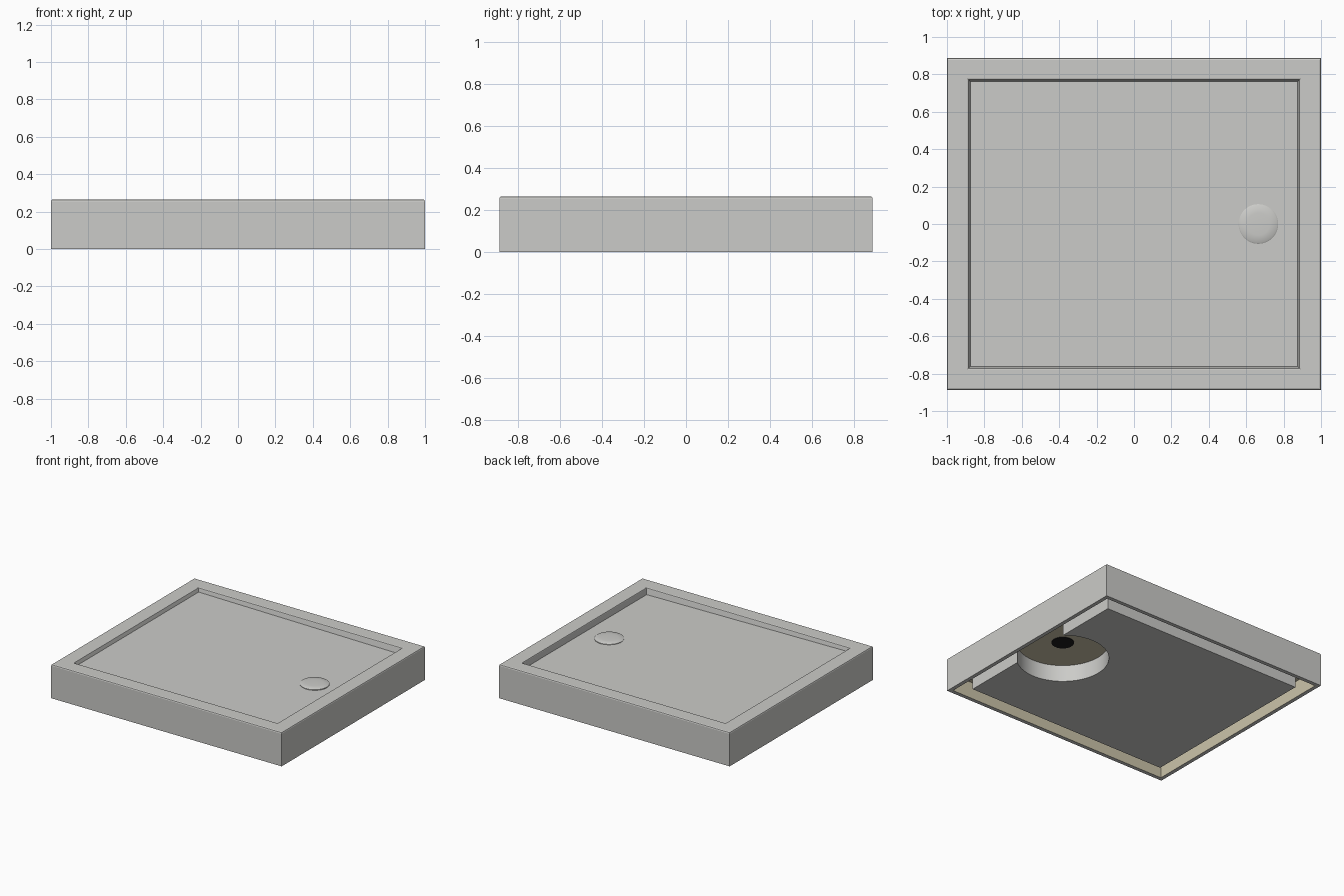
import bpy, bmesh, math

cube = bpy.data.objects.get("Cube")
if cube:
    bpy.data.objects.remove(cube, do_unlink=True)


def material(name, rgb):
    m = bpy.data.materials.new(name)
    m.use_nodes = True
    m.diffuse_color = (*rgb, 1)
    m.node_tree.nodes["Principled BSDF"].inputs["Base Color"].default_value = (*rgb, 1)
    return m


GREY = material("light grey", (0.6, 0.6, 0.58))
CREAM = material("cream", (0.6, 0.55, 0.4))
BLACK = material("black", (0.01, 0.01, 0.01))

HX, HY, HEIGHT = 1.0, 0.8875, 0.265
CEILING = 0.13                      # underside of the tray body
DRAIN_X, CAVITY_R = 0.665, 0.33


def finish(bm, name, mats, smooth=False):
    bmesh.ops.recalc_face_normals(bm, faces=bm.faces)
    mesh = bpy.data.meshes.new(name)
    bm.to_mesh(mesh)
    bm.free()
    for m in mats:
        mesh.materials.append(m)
    ob = bpy.data.objects.new(name, mesh)
    bpy.context.collection.objects.link(ob)
    if smooth:
        bpy.ops.object.select_all(action='DESELECT')
        ob.select_set(True)
        bpy.context.view_layer.objects.active = ob
        bpy.ops.object.shade_smooth_by_angle(angle=math.radians(35))
    return ob


def loft(bm, rings):
    """Skin a stack of equal-sized point rings and cap both ends."""
    loops = [[bm.verts.new(p) for p in ring] for ring in rings]
    n = len(loops[0])
    for a, b in zip(loops, loops[1:]):
        for i in range(n):
            j = (i + 1) % n
            bm.faces.new((a[i], a[j], b[j], b[i]))
    bm.faces.new(loops[0])
    bm.faces.new(loops[-1])


def rect(inset, z, tilt=0.0):
    x, y = HX - inset, HY - inset
    return [(sx * x, sy * y, z - tilt * sx)
            for sx, sy in ((-1, -1), (1, -1), (1, 1), (-1, 1))]


def circle(r, z, n=48):
    return [(DRAIN_X + r * math.cos(2 * math.pi * i / n),
             r * math.sin(2 * math.pi * i / n), z) for i in range(n)]


# Tray shell: hollow underside, skirt, rim, and a basin floor sloping to the drain
bm = bmesh.new()
loft(bm, [rect(0.03, CEILING), rect(0.03, 0), rect(0, 0),
          rect(0, HEIGHT - 0.01), rect(0.003, HEIGHT - 0.003), rect(0.01, HEIGHT),
          rect(0.11, HEIGHT), rect(0.116, HEIGHT - 0.003), rect(0.118, HEIGHT - 0.008),
          rect(0.125, 0.225, 0.01)])
bmesh.ops.recalc_face_normals(bm, faces=bm.faces)
for f in bm.faces:
    c, n = f.calc_center_median(), f.normal
    inward = c.z < CEILING and c.x * n.x + c.y * n.y < -0.1
    underside = n.z < -0.9 and c.z > 0.05
    f.material_index = 1 if inward or underside else 0
finish(bm, "tray_shell", [GREY, CREAM])

# Base board with a round cut-out that opens through its edge
bx, by = 0.875, 0.752
start = math.acos((bx - DRAIN_X) / CAVITY_R)
steps = 48
outline = [(bx, by), (-bx, by), (-bx, -by), (bx, -by)]
for i in range(steps + 1):
    a = -start - (2 * math.pi - 2 * start) * i / steps
    outline.append((DRAIN_X + CAVITY_R * math.cos(a), CAVITY_R * math.sin(a)))
bm = bmesh.new()
loft(bm, [[(x, y, z) for x, y in outline] for z in (0, CEILING + 0.004)])
finish(bm, "base_board", [GREY], smooth=True)

# Domed drain cover
bm = bmesh.new()
loft(bm, [circle(0.106, 0.2), circle(0.106, 0.222), circle(0.1, 0.226),
          circle(0.06, 0.229), circle(0.02, 0.23)])
finish(bm, "drain_cover", [GREY], smooth=True)

# Waste outlet seen from below
bm = bmesh.new()
loft(bm, [circle(0.08, CEILING - 0.003), circle(0.08, CEILING + 0.003)])
finish(bm, "waste_outlet", [BLACK])
